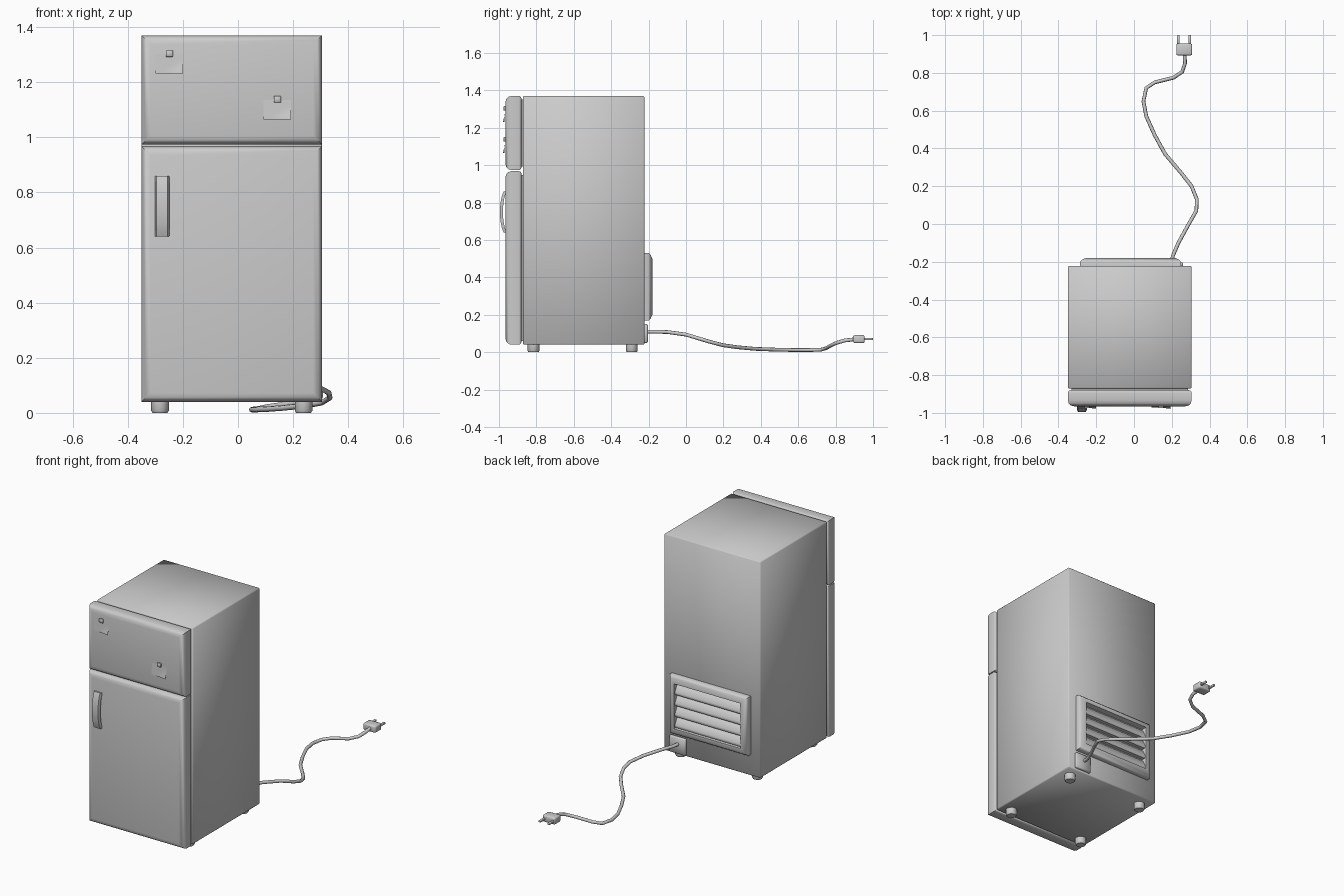
import bpy, bmesh, math
from mathutils import Vector, Matrix

if "Cube" in bpy.data.objects:
    bpy.data.objects.remove(bpy.data.objects["Cube"], do_unlink=True)

grey = bpy.data.materials.new("plain_grey")
grey.use_nodes = True
COLOUR = (0.6, 0.6, 0.6, 1)
grey.diffuse_color = COLOUR
grey.node_tree.nodes["Principled BSDF"].inputs["Base Color"].default_value = COLOUR


def finish(name, bm, angle=50):
    bmesh.ops.recalc_face_normals(bm, faces=bm.faces)
    mesh = bpy.data.meshes.new(name)
    bm.to_mesh(mesh)
    bm.free()
    obj = bpy.data.objects.new(name, mesh)
    bpy.context.collection.objects.link(obj)
    mesh.materials.append(grey)
    bpy.ops.object.select_all(action="DESELECT")
    obj.select_set(True)
    bpy.context.view_layer.objects.active = obj
    bpy.ops.object.shade_smooth_by_angle(angle=math.radians(angle))
    return obj


def box_mesh(lo, hi):
    lo, hi = Vector(lo), Vector(hi)
    bm = bmesh.new()
    bmesh.ops.create_cube(bm, size=1, matrix=Matrix.Translation((lo + hi) / 2)
                          @ Matrix.Diagonal((*(hi - lo), 1)))
    return bm


def box(name, lo, hi, bevel=0, segments=1):
    bm = box_mesh(lo, hi)
    if bevel:
        bmesh.ops.bevel(bm, geom=bm.edges[:], offset=bevel, segments=segments,
                        profile=0.5, affect="EDGES")
    return finish(name, bm)


def loft(name, rings, angle=50, closed=True):
    """Skin equal-length rings of points and cap both ends."""
    bm = bmesh.new()
    loops = [[bm.verts.new(p) for p in ring] for ring in rings]
    n = len(loops[0])
    for a, b in zip(loops, loops[1:]):
        for i in range(n):
            j = (i + 1) % n
            bm.faces.new((a[i], a[j], b[j], b[i]))
    bm.faces.new(loops[0])
    bm.faces.new(loops[-1][::-1])
    return finish(name, bm, angle)


# Cabinet and door seals
LEFT, RIGHT = -0.35, 0.305
box("cabinet", (LEFT, -0.872, 0.04), (RIGHT, -0.222, 1.37), 0.006)


# Doors, rounded around the front and back faces only
def door(name, z0, z1):
    bm = box_mesh((LEFT, -0.965, z0), (RIGHT, -0.88, z1))
    for direction, size in ((-1, 0.032), (1, 0.014)):
        edges = {e for f in bm.faces if f.normal.y * direction > 0.9 for e in f.edges}
        bmesh.ops.bevel(bm, geom=list(edges), offset=size, segments=3,
                        profile=0.5, affect="EDGES")
    finish(name, bm)
    box(name + "_seal", (LEFT + 0.02, -0.885, z0 + 0.02),
        (RIGHT - 0.02, -0.868, z1 - 0.02))


door("lower_door", 0.04, 0.968)
door("upper_door", 0.974, 1.37)

# Arched handle
arch = []
for i in range(11):
    t = i / 10
    z = 0.64 + 0.22 * t
    y = -0.963 - 0.02 * math.sin(math.pi * t) ** 0.7
    arch.append([(x, y + d, z) for x, d in
                 ((-0.302, 0), (-0.296, -0.012), (-0.255, -0.012),
                  (-0.249, 0), (-0.249, 0.004), (-0.302, 0.004))])
loft("handle", arch)


# Notes with a lifted lower corner, each held by a small magnet
def note(name, x0, z0):
    bm = bmesh.new()
    bmesh.ops.create_grid(bm, x_segments=6, y_segments=6, size=0.5)
    for v in bm.verts:
        u, w = v.co.x + 0.5, v.co.y + 0.5
        lift = 0.004 * (1 - w) + 0.012 * max(0, u - w - 0.4)
        v.co = (x0 + 0.1 * u, -0.967 - lift, z0 + 0.07 * w)
    bmesh.ops.solidify(bm, geom=bm.faces[:], thickness=0.001)
    finish(name, bm)
    box(name + "_magnet", (x0 + 0.038, -0.975, z0 + 0.06),
        (x0 + 0.064, -0.964, z0 + 0.084), 0.002)


note("upper_note", -0.3, 1.232)
note("lower_note", 0.092, 1.066)

# Feet
for side, x in (("right", -0.283), ("left", 0.238)):
    for end, y in (("front", -0.815), ("back", -0.29)):
        loft(f"{end}_{side}_foot",
             [[(x + r * math.cos(a), y + r * math.sin(a), z)
               for a in (math.tau * k / 12 for k in range(12))]
              for r, z in ((0.032, 0.042), (0.032, 0.008), (0.027, 0))])

# Rear vent frame: chamfered rim around a recess
rim = []
for inset, y in ((0, -0.224), (0, -0.2), (0.012, -0.188), (0.03, -0.18),
                 (0.042, -0.18), (0.046, -0.212)):
    x0, x1, z0, z1 = -0.285 + inset, 0.25 - inset, 0.17 + inset, 0.53 - inset
    rim.append([(x0, y, z0), (x1, y, z0), (x1, y, z1), (x0, y, z1)])
loft("vent_frame", rim)

# Sloping louvres
PITCH = 0.067
for i in range(4):
    z = 0.217 + PITCH * i
    section = [(-0.212, z), (-0.19, z), (-0.184, z + 0.008), (-0.186, z + 0.018),
               (-0.206, z + 0.056), (-0.212, z + 0.058)]
    loft(f"louvre_{i + 1}", [[(x, y, h) for y, h in section] for x in (-0.24, 0.205)])

# Cord outlet
box("cord_outlet", (0.15, -0.225, 0.05), (0.26, -0.204, 0.15), 0.005)

# Power cord
path = [(0.2, -0.21, 0.11), (0.205, -0.17, 0.11), (0.235, -0.1, 0.108),
        (0.29, 0, 0.094), (0.33, 0.07, 0.073), (0.333, 0.13, 0.055),
        (0.305, 0.2, 0.037), (0.25, 0.27, 0.027), (0.165, 0.37, 0.018),
        (0.11, 0.47, 0.014), (0.065, 0.57, 0.012), (0.05, 0.65, 0.012),
        (0.065, 0.72, 0.013), (0.11, 0.75, 0.022), (0.21, 0.775, 0.036),
        (0.255, 0.805, 0.05), (0.27, 0.85, 0.063), (0.268, 0.91, 0.07)]
points = [Vector(p) for p in path]
tube = []
for i, p in enumerate(points):
    along = (points[min(i + 1, len(points) - 1)] - points[max(i - 1, 0)]).normalized()
    across = along.cross(Vector((0, 0, 1))).normalized()
    up = across.cross(along)
    tube.append([p + 0.01 * (across * math.cos(a) + up * math.sin(a))
                 for a in (math.tau * k / 8 for k in range(8))])
loft("power_cord", tube, 60)

# Plug and prongs
box("plug", (0.224, 0.893, 0.049), (0.308, 0.955, 0.091), 0.008, 2)
for side, x in (("right", 0.235), ("left", 0.295)):
    box(f"{side}_prong", (x - 0.007, 0.95, 0.064), (x + 0.007, 1, 0.076), 0.002)
